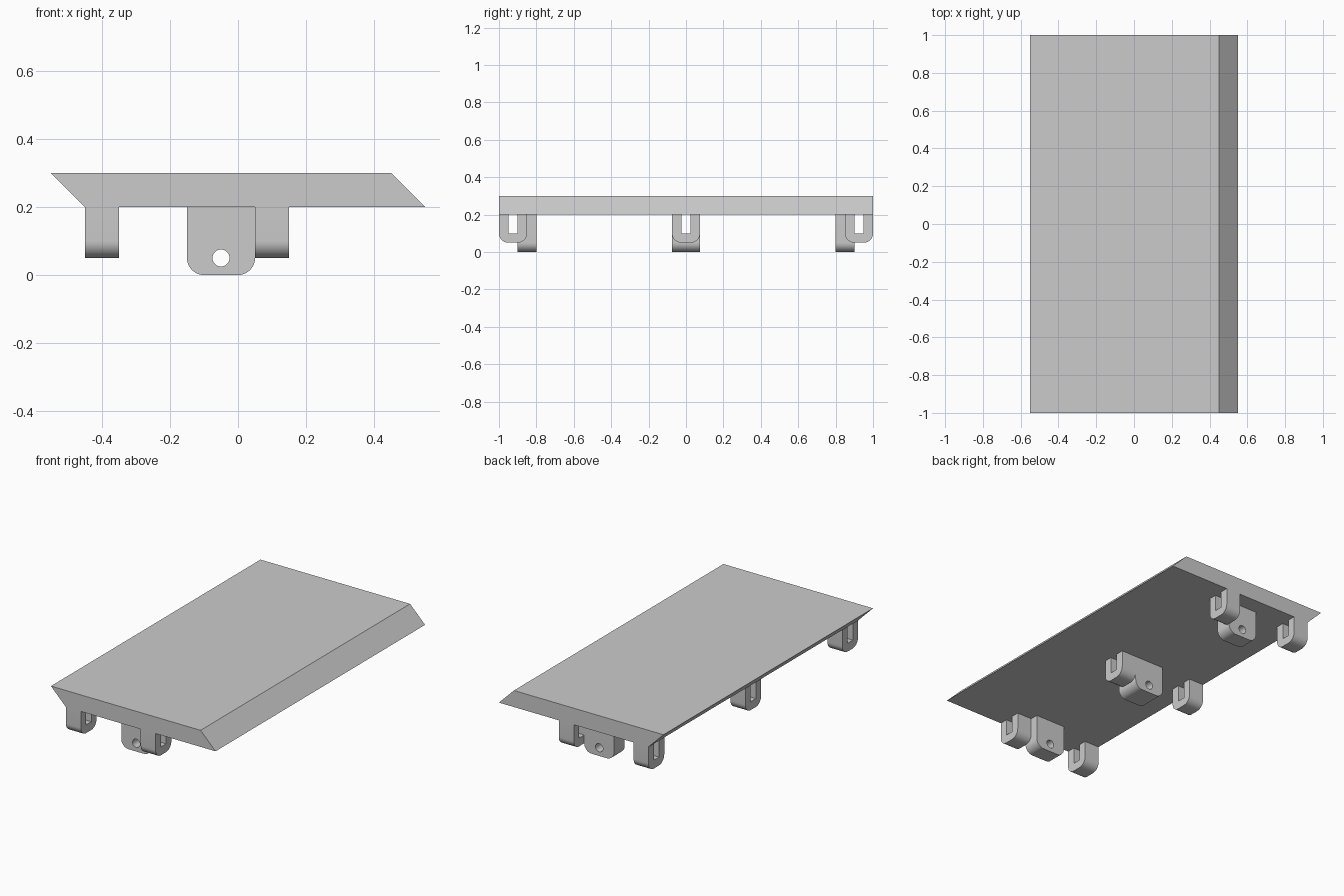
import bpy, bmesh, math

if "Cube" in bpy.data.objects:
    bpy.data.objects.remove(bpy.data.objects["Cube"], do_unlink=True)

grey = bpy.data.materials.new("light_grey")
grey.use_nodes = True
colour = (0.6, 0.6, 0.6, 1)
grey.diffuse_color = colour
grey.node_tree.nodes["Principled BSDF"].inputs["Base Color"].default_value = colour

TOP = 0.2      # underside of the plate
ROUND = 0.05   # corner radius of the lugs


def extrude(name, profile, axis, start, end):
    """Extrude a closed (horizontal, z) profile along the x or y axis."""
    def place(u, z, t):
        return (t, u, z) if axis == "x" else (u, t, z)

    bm = bmesh.new()
    face = bm.faces.new([bm.verts.new(place(u, z, start)) for u, z in profile])
    moved = bmesh.ops.extrude_face_region(bm, geom=[face])["geom"]
    verts = [v for v in moved if isinstance(v, bmesh.types.BMVert)]
    bmesh.ops.translate(bm, verts=verts, vec=place(0, 0, end - start))
    bmesh.ops.recalc_face_normals(bm, faces=bm.faces)
    mesh = bpy.data.meshes.new(name)
    bm.to_mesh(mesh)
    bm.free()
    mesh.materials.append(grey)
    obj = bpy.data.objects.new(name, mesh)
    bpy.context.collection.objects.link(obj)
    return obj


def arc(u, z, radius, first, last, steps):
    angles = [math.radians(first + (last - first) * i / steps) for i in range(steps + 1)]
    return [(u + radius * math.cos(a), z + radius * math.sin(a)) for a in angles]


def tongue(left, right, bottom):
    """Outline hanging from the plate with two rounded lower corners."""
    z = bottom + ROUND
    return ([(left, TOP)] + arc(left + ROUND, z, ROUND, 180, 270, 10)
            + arc(right - ROUND, z, ROUND, 270, 360, 10) + [(right, TOP)])


def cut(obj, cutter):
    mod = obj.modifiers.new("cut", "BOOLEAN")
    mod.operation = "DIFFERENCE"
    mod.solver = "EXACT"
    mod.object = cutter
    graph = bpy.context.evaluated_depsgraph_get()
    mesh = bpy.data.meshes.new_from_object(obj.evaluated_get(graph))
    obj.modifiers.clear()
    obj.data = mesh
    bpy.data.objects.remove(cutter, do_unlink=True)


def smooth(obj):
    bpy.ops.object.select_all(action="DESELECT")
    obj.select_set(True)
    bpy.context.view_layer.objects.active = obj
    bpy.ops.object.shade_smooth_by_angle(angle=math.radians(30))


# Slanted-edge plate
extrude("plate", [(-0.55, 0.3), (-0.45, TOP), (0.55, TOP), (0.45, 0.3)], "y", -1, 1)

# Slotted U-shaped lugs in two rows
for row, x in (("right", -0.4), ("left", 0.1)):
    for place, y in (("front", -0.925), ("middle", 0), ("back", 0.925)):
        slot = [(y + 0.025, TOP), (y + 0.025, 0.1), (y - 0.025, 0.1), (y - 0.025, TOP)]
        outline = tongue(y - 0.075, y + 0.075, 0.05) + slot
        smooth(extrude(f"{place}_{row}_lug", outline, "x", x - 0.05, x + 0.05))

# Pin brackets with a cross hole; the middle one carries the slot through
for place, y, half in (("front", -0.85, 0.05), ("middle", 0, 0.075), ("back", 0.85, 0.05)):
    bracket = extrude(f"{place}_bracket", tongue(-0.15, 0.05, 0), "y", y - half, y + half)
    hole = arc(-0.05, 0.05, 0.025, 0, 348.75, 31)
    cut(bracket, extrude("hole_cutter", hole, "y", y - 0.2, y + 0.2))
    if place == "middle":
        slot = [(-0.025, 0.1), (0.025, 0.1), (0.025, 0.3), (-0.025, 0.3)]
        cut(bracket, extrude("slot_cutter", slot, "x", -0.3, 0.3))
    smooth(bracket)
